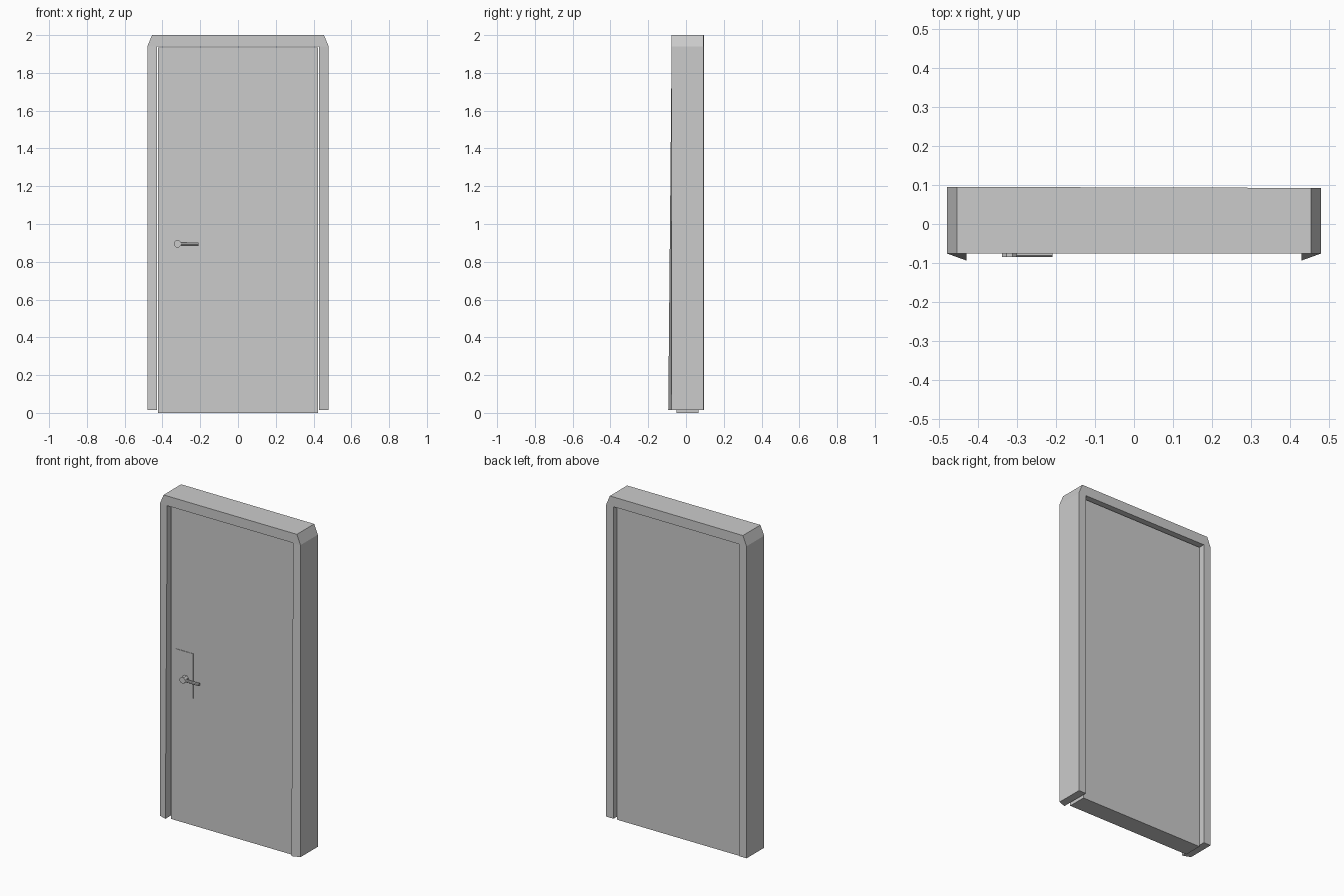
import bpy, bmesh, math
from mathutils import Matrix

if "Cube" in bpy.data.objects:
    bpy.data.objects.remove(bpy.data.objects["Cube"])


def finish(name, bm):
    bmesh.ops.recalc_face_normals(bm, faces=bm.faces)
    me = bpy.data.meshes.new(name)
    bm.to_mesh(me)
    bm.free()
    ob = bpy.data.objects.new(name, me)
    bpy.context.collection.objects.link(ob)
    return ob


def box(name, x, y, z, bevel=0):
    bm = bmesh.new()
    bmesh.ops.create_cube(bm, size=1)
    for v in bm.verts:
        v.co = [lo + (c + 0.5) * (hi - lo) for c, (lo, hi) in zip(v.co, (x, y, z))]
    if bevel:
        edges = [e for e in bm.edges if abs(e.verts[0].co.x - e.verts[1].co.x) > 0.01]
        bmesh.ops.bevel(bm, geom=edges, offset=bevel, segments=1, affect='EDGES')
    return finish(name, bm)


def cylinder(name, x, z, y0, y1, r0, r1, sides=8):
    bm = bmesh.new()
    m = Matrix.Translation((x, (y0 + y1) / 2, z)) @ Matrix.Rotation(math.pi / 2, 4, 'X') \
        @ Matrix.Rotation(math.pi / sides, 4, 'Z')
    bmesh.ops.create_cone(bm, cap_ends=True, segments=sides, radius1=r0, radius2=r1,
                          depth=abs(y1 - y0), matrix=m)
    return finish(name, bm)


# Frame: one U-shaped ring with clipped top corners, inner front edge flared at the foot
half_outer = [(0.48, 0.015), (0.48, 1.94), (0.455, 2.0)]
half_inner = [(0.43, 0.015), (0.43, 1.94)]
outer = half_outer + [(-x, z) for x, z in reversed(half_outer)]
inner = half_inner + [(-x, z) for x, z in reversed(half_inner)]
bm = bmesh.new()


def ring(points, y_at):
    return [bm.verts.new((x, y_at(x, z), z)) for x, z in points]


def flat(x, z):
    return -0.076


def flared(x, z):
    return -0.076 - 0.018 * (1.94 - z) / 1.925


def back(x, z):
    return 0.094 - 0.003 * x


fo, fi = ring(outer, flat), ring(inner, flared)
bo, bi = ring(outer, back), ring(inner, back)
for o, i in ((fo, fi), (bo, bi)):
    bm.faces.new((o[0], o[1], i[1], i[0]))
    bm.faces.new((o[1], o[2], i[1]))
    bm.faces.new((o[2], o[3], i[2], i[1]))
    bm.faces.new((o[3], o[4], i[2]))
    bm.faces.new((o[4], o[5], i[3], i[2]))
for f, b in ((fo, bo), (fi, bi)):
    for k in range(len(f) - 1):
        bm.faces.new((f[k], f[k + 1], b[k + 1], b[k]))
for k, j in ((0, 0), (5, 3)):
    bm.faces.new((fo[k], bo[k], bi[j], fi[j]))
finish("door_frame", bm)

# Door leaf, separated from the frame by a thin gap
box("door_leaf", (-0.424, 0.424), (-0.05, 0.065), (0.0, 1.934))

# Lock plate, neck and lever
box("lock_plate", (-0.388, -0.27), (-0.053, -0.048), (0.785, 1.06))
cylinder("handle_neck", -0.32, 0.895, -0.05, -0.085, 0.02, 0.02)
box("handle_lever", (-0.315, -0.21), (-0.085, -0.069), (0.887, 0.903), 0.004)
